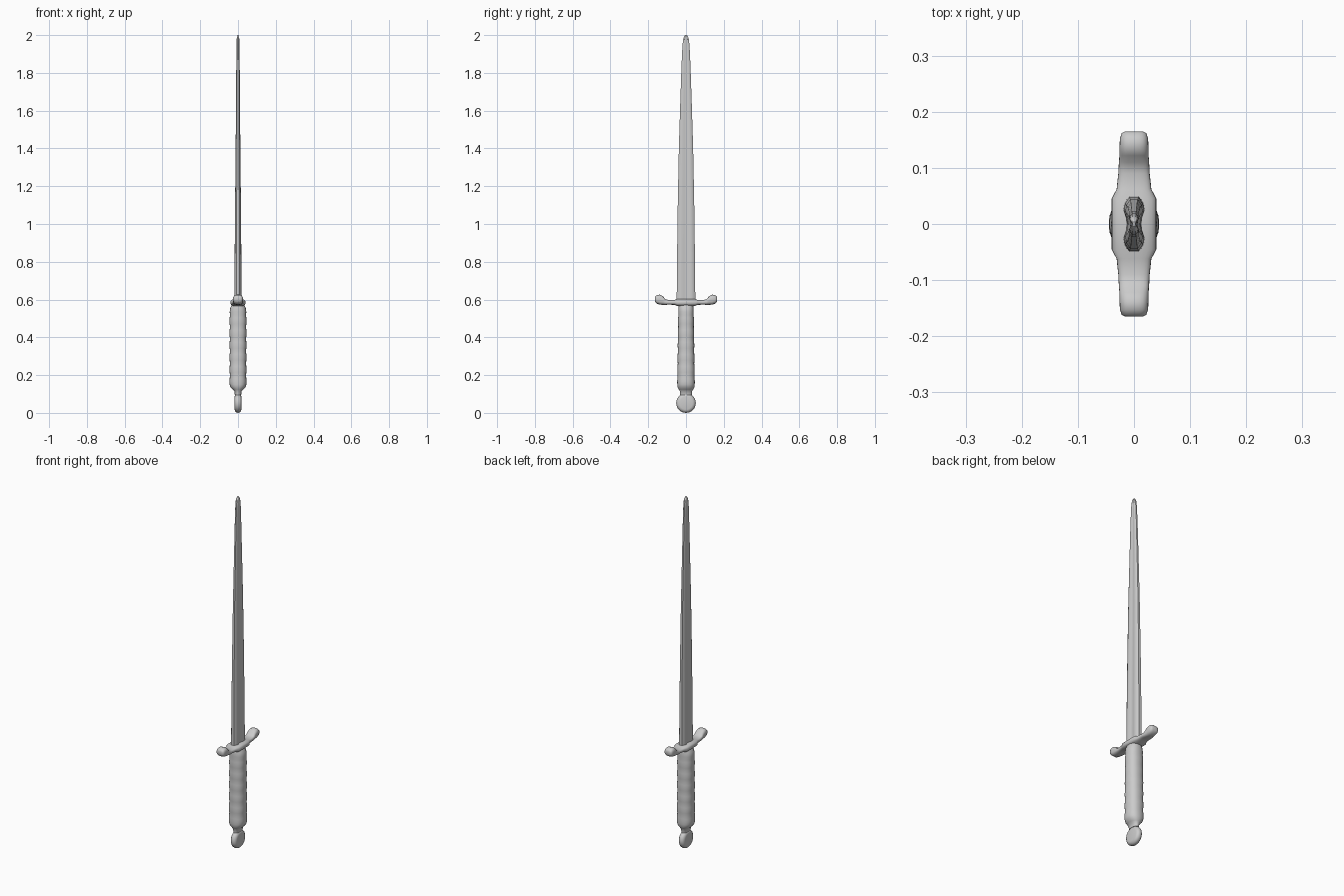
import bpy, bmesh, math

if "Cube" in bpy.data.objects:
    bpy.data.objects.remove(bpy.data.objects["Cube"])


def superellipse(a, b, power, n=24):
    """Closed rounded section with half sizes a and b."""
    pts = []
    for i in range(n):
        t = 2 * math.pi * i / n
        c, s = math.cos(t), math.sin(t)
        pts.append((math.copysign(abs(c) ** (2 / power), c) * a,
                    math.copysign(abs(s) ** (2 / power), s) * b))
    return pts


def loft(name, rings, angle=40):
    """Skin a list of equal-length point rings and cap both ends."""
    bm = bmesh.new()
    loops = [[bm.verts.new(p) for p in ring] for ring in rings]
    for lo, hi in zip(loops, loops[1:]):
        for i in range(len(lo)):
            j = (i + 1) % len(lo)
            bm.faces.new((lo[i], lo[j], hi[j], hi[i]))
    bm.faces.new(loops[0][::-1])
    bm.faces.new(loops[-1])
    bmesh.ops.recalc_face_normals(bm, faces=bm.faces)
    mesh = bpy.data.meshes.new(name)
    bm.to_mesh(mesh)
    bm.free()
    obj = bpy.data.objects.new(name, mesh)
    bpy.context.collection.objects.link(obj)
    bpy.ops.object.select_all(action='DESELECT')
    obj.select_set(True)
    bpy.context.view_layer.objects.active = obj
    bpy.ops.object.shade_smooth_by_angle(angle=math.radians(angle))
    return obj


# Blade: blunt edges and a shallow fuller, tapering to a rounded tip
quarter = [(0.70, 0.0), (0.76, 0.2), (1.0, 0.48), (0.88, 0.75), (0.45, 0.97)]
section = (quarter + [(-x, y) for x, y in quarter[::-1]]
           + [(-x, -y) for x, y in quarter[1:]]
           + [(x, -y) for x, y in quarter[:0:-1]])
# height, half thickness, half width
blade = [(0.585, 0.019, 0.051), (0.8, 0.018, 0.049), (1.1, 0.0155, 0.045),
         (1.4, 0.0125, 0.039), (1.65, 0.0105, 0.031), (1.85, 0.009, 0.024),
         (1.95, 0.008, 0.019), (1.98, 0.007, 0.015), (1.995, 0.005, 0.009),
         (2.0, 0.003, 0.004)]
loft("blade", [[(x * a, y * b, z) for x, y in section] for z, a, b in blade], 30)

# Cross guard: wide middle, slim arms, swollen ends that turn up
# y position, half width in x, bottom z, top z
half = [(0.0, 0.040, 0.565, 0.603), (0.045, 0.040, 0.565, 0.603),
        (0.062, 0.031, 0.572, 0.598), (0.09, 0.028, 0.573, 0.597),
        (0.11, 0.027, 0.572, 0.602), (0.122, 0.026, 0.572, 0.618),
        (0.138, 0.026, 0.573, 0.626), (0.153, 0.025, 0.578, 0.624),
        (0.162, 0.022, 0.586, 0.617), (0.165, 0.016, 0.593, 0.611)]
guard = [(-y, a, lo, hi) for y, a, lo, hi in half[:0:-1]] + half
loft("cross_guard", [[(x, y, (lo + hi) / 2 + z) for x, z in
                      superellipse(a, (hi - lo) / 2, 2.8)]
                     for y, a, lo, hi in guard], 50)

# Grip: rounded handle with faint finger ripples and a pinched neck
grip = [(0.095, 0.017, 0.032), (0.115, 0.019, 0.033), (0.124, 0.029, 0.038),
        (0.137, 0.040, 0.045)]
for i in range(25):
    t = i / 24
    ripple = 0.001 * math.sin(t * 12 * math.pi)
    grip.append((0.15 + 0.385 * t, 0.044 + ripple, 0.046 - 0.005 * t + ripple))
grip += [(0.555, 0.041, 0.040), (0.568, 0.034, 0.038), (0.575, 0.031, 0.036)]
loft("grip", [[(x, y, z) for x, y in superellipse(a, b, 2.3)]
              for z, a, b in grip], 50)

# Pommel: rounded disc facing sideways
disc = [(-0.018, 0.034), (-0.016, 0.042), (-0.010, 0.049), (0, 0.052),
        (0.010, 0.049), (0.016, 0.042), (0.018, 0.034)]
loft("pommel", [[(x, y, 0.052 + z) for y, z in superellipse(r, r, 2)]
                for x, r in disc], 50)
